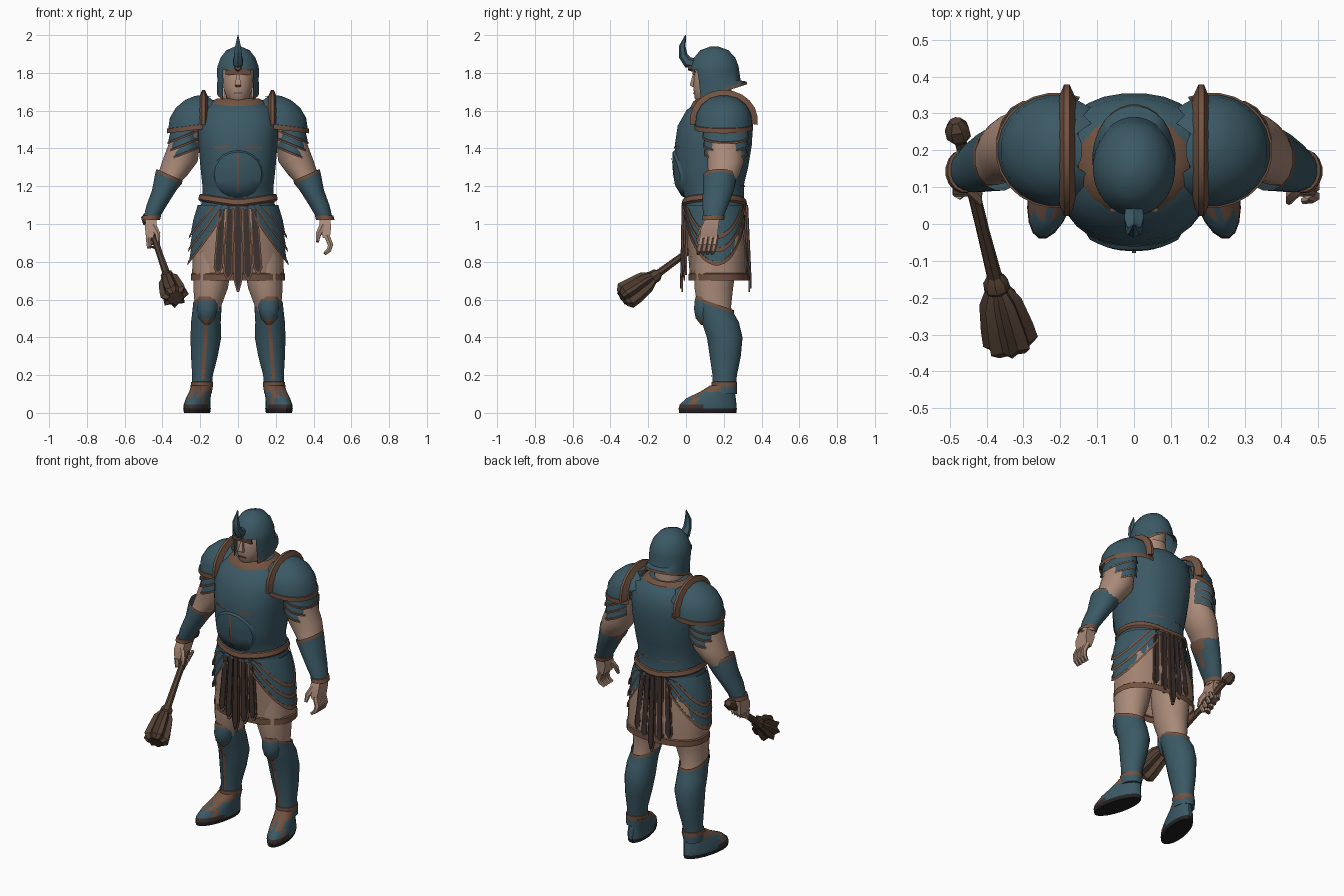
import bpy, bmesh, math
from mathutils import Vector
from mathutils.bvhtree import BVHTree

cube = bpy.data.objects.get("Cube")
if cube:
    bpy.data.objects.remove(cube)

# Flat colours
COLOURS = {"teal": (.044, .1, .13), "skin": (.4, .255, .19), "cloth": (.36, .225, .165),
           "trim": (.17, .085, .052), "leather": (.045, .031, .028),
           "sole": (.017, .015, .017), "wood": (.088, .052, .034)}
MATS = {}
for key, rgb in COLOURS.items():
    m = bpy.data.materials.new(key)
    m.use_nodes = True
    m.diffuse_color = (*rgb, 1)
    bsdf = m.node_tree.nodes["Principled BSDF"]
    bsdf.inputs["Base Color"].default_value = (*rgb, 1)
    bsdf.inputs["Roughness"].default_value = .8
    MATS[key] = m


def surface(name, rows, paint, closed=True, caps=(True, True), side=1, angle=35):
    """Skin rows of points; paint is a colour or a rule (None leaves a hole)."""
    bm, slots = bmesh.new(), []

    def face(verts, r):
        c = sum((v.co for v in verts), Vector()) / len(verts)
        c.x *= side
        colour = paint(c, r) if callable(paint) else paint
        if colour:
            if colour not in slots:
                slots.append(colour)
            bm.faces.new(verts).material_index = slots.index(colour)

    grid = [[bm.verts.new((p[0] * side, p[1], p[2])) for p in row] for row in rows]
    for r, (a, b) in enumerate(zip(grid, grid[1:])):
        for i in range(len(a) if closed else len(a) - 1):
            j = (i + 1) % len(a)
            face((a[i], a[j], b[j], b[i]), r)
    if closed and caps[0]:
        face(grid[0], 0)
    if closed and caps[1]:
        face(grid[-1], len(rows) - 2)
    bmesh.ops.delete(bm, geom=[v for v in bm.verts if not v.link_faces], context='VERTS')
    bmesh.ops.remove_doubles(bm, verts=bm.verts, dist=1e-5)
    bmesh.ops.recalc_face_normals(bm, faces=bm.faces)
    tree = BVHTree.FromBMesh(bm)
    me = bpy.data.meshes.new(name)
    bm.to_mesh(me)
    bm.free()
    for s in slots:
        me.materials.append(MATS[s])
    me.shade_smooth()
    me.set_sharp_from_angle(angle=math.radians(angle))
    bpy.context.collection.objects.link(bpy.data.objects.new(name, me))
    return tree


def loft(name, rings, paint, n=16, e=2.0, warp=None, **kw):
    """Stack of horizontal (super)ellipses x, y, z, rx, ry."""
    def power(v):
        return math.copysign(abs(v) ** (2 / e), v)
    rows = []
    for k, (x, y, z, rx, ry) in enumerate(rings):
        row = []
        for i in range(n):
            a = 2 * math.pi * (i + .5) / n
            p = Vector((x + rx * power(math.cos(a)), y + ry * power(math.sin(a)), z))
            row.append(warp(p, k) if warp else p)
        rows.append(row)
    return surface(name, rows, paint, **kw)


def tube(name, pts, radii, paint, n=8, star=1.0, **kw):
    """Round or star-shaped section swept along points."""
    pts, rows = [Vector(p) for p in pts], []
    for k, (p, r) in enumerate(zip(pts, radii)):
        t = (pts[min(k + 1, len(pts) - 1)] - pts[max(k - 1, 0)]).normalized()
        u = t.cross(Vector((1, 0, 0))).normalized()
        v = t.cross(u)
        rows.append([p + (u * math.cos(a) + v * math.sin(a)) * r * (star if i % 2 else 1)
                     for i, a in enumerate(2 * math.pi * i / n for i in range(n))])
    return surface(name, rows, paint, **kw)


def box_row(x, y, z, w, d):
    return [(x - w, y - d, z), (x + w, y - d, z), (x + w, y + d, z), (x - w, y + d, z)]


def decal(name, tree, pts, w, colour, back=False):
    """Thin ribbon of x, z points laid on a surface."""
    rows, d = [], -1 if back else 1
    for k, p in enumerate(pts):
        t = Vector(pts[min(k + 1, len(pts) - 1)]) - Vector(pts[max(k - 1, 0)])
        nrm = Vector((-t.y, t.x)).normalized() * w
        hits = [tree.ray_cast(Vector((q.x, -2 * d, q.y)), Vector((0, d, 0)))[0]
                for q in (Vector(p) - nrm, Vector(p), Vector(p) + nrm)]
        if all(hits):
            rows.append([h - Vector((0, .006 * d, 0)) for h in hits])
    if len(rows) > 1:
        surface(name, rows, colour, closed=False)


# Torso armour
torso = loft("breastplate", [
    (0, .15, 1.08, .2, .165), (0, .15, 1.14, .19, .158), (0, .13, 1.21, .19, .178),
    (0, .135, 1.3, .2, .195), (0, .145, 1.42, .21, .205), (0, .155, 1.52, .215, .2),
    (0, .17, 1.6, .2, .17), (0, .175, 1.645, .14, .125), (0, .17, 1.66, .1, .09)],
    "teal", n=28, e=2.3)
loft("belt", [(0, .15, z, .2 + o, .163 + o) for z, o in ((1.09, .002), (1.1, .012), (1.125, .006), (1.13, 0))],
     "trim", n=28, e=2.2, caps=(False, False),
     warp=lambda p, k: p + Vector((0, 0, .03 * abs(p.x) / .2)))
loft("neck_trim", [(0, .168, 1.625, .165, .143), (0, .168, 1.65, .145, .13), (0, .165, 1.665, .11, .1)],
     "trim", n=20, caps=(False, False))
belly = []
for r, off in ((1, .001), (.93, .012), (.5, .014), (.05, .014)):
    row = []
    for i in range(20):
        a = math.pi * i / 10
        x, z = .135 * r * math.cos(a), 1.265 + .125 * r * math.sin(a)
        row.append(torso.ray_cast(Vector((x, -2, z)), Vector((0, 1, 0)))[0] - Vector((0, off, 0)))
    belly.append(row)
belly_tree = surface("belly_plate", belly, "teal", caps=(False, True))
decal("belly_line", belly_tree, [(0, z / 100) for z in range(117, 139, 3)], .006, "trim")
for s, word in ((1, "left"), (-1, "right")):
    decal(word + "_chest_line", torso, [(s * x, 1.405) for x in (.04, .07, .1, .125)], .006, "trim")
    decal(word + "_back_line", torso, [(s * x, 1.2) for x in (.04, .08, .12)], .004, "trim", True)

# Head and helmet
loft("neck", [(0, .17, 1.6, .085, .085), (0, .16, 1.74, .075, .08)], "skin")
loft("head", [(0, .1, 1.645, .035, .04), (0, .115, 1.665, .06, .07), (0, .13, 1.72, .08, .093),
              (0, .14, 1.79, .085, .098), (0, .15, 1.86, .07, .08)], "skin")
surface("nose", [box_row(0, .045, 1.79, .008, .01), box_row(0, .035, 1.735, .016, .015),
                 box_row(0, .045, 1.725, .012, .01)], "skin")
surface("brow_shadow", [box_row(0, .042, 1.79, .065, .006), box_row(0, .038, 1.815, .065, .006)], "trim")
surface("mouth", [box_row(0, .042, 1.69, .022, .004), box_row(0, .04, 1.697, .022, .004)], "trim")
loft("helmet", [(0, .18, 1.65, .112, .145), (0, .178, 1.665, .113, .143), (0, .16, 1.76, .11, .13),
                (0, .152, 1.815, .112, .13), (0, .152, 1.835, .109, .127), (0, .152, 1.88, .093, .11),
                (0, .15, 1.92, .062, .075), (0, .15, 1.94, .015, .02)],
     lambda c, r: None if r < 3 and c.y < .12 and abs(c.x) < .07 else
     "trim" if r == 0 or (r < 3 and c.y < .09) and abs(c.x) < .078 else "teal",
     n=28, caps=(False, True),
     warp=lambda p, k: p + Vector((0, 0, .33 * max(0, p.y - .05) * (k < 2))))
tube("helmet_crest", [(0, .06, 1.85), (0, .01, 1.855), (0, -.015, 1.89), (0, -.02, 1.94), (0, -.002, 2.0)],
     [.026, .03, .024, .018, .002], "teal", n=6)
tube("crest_mount", [(0, .05, 1.83), (0, .01, 1.83)], [.028, .016], "trim", n=6)

# Skirt and hanging straps
loft("skirt", [(0, .15, 1.12, .19, .155), (0, .155, 1.0, .215, .16), (0, .17, .85, .24, .16),
               (0, .175, .74, .245, .157), (0, .175, .735, .252, .163), (0, .175, .7, .252, .163)],
     lambda c, r: "trim" if r > 2 else "cloth", n=24, e=2.3, caps=(False, False))
for word, y0, y1, d in (("front", -.012, -.02, -1), ("back", .318, .336, 1)):
    for i in range(-2, 3):
        low = .69 + (.03 * abs(i))
        for kind, w, off, colour in (("strap_edge", .025, 0, "trim"), ("strap", .017, .007 * d, "leather")):
            tip = low - (.05 if i == 0 else .02) + (.018 if kind == "strap" else 0)
            rows = [box_row(i * .041, y0 + off - d * .012 * abs(i), 1.1, w * .8, .004),
                    box_row(i * .052, y1 + off - d * .01 * abs(i), low + .02, w, .004),
                    box_row(i * .054, y1 + off - d * .01 * abs(i), tip, w * .25, .004)]
            surface(f"{word}_{kind}_{i + 3}", rows, colour)


# Layered hip plates, sweeping up to front and back
def hip_plate(name, low, out):
    rows = []
    for drop in (0, .5, 1, 1.001, 2):
        row = []
        for i in range(40):
            a = 2 * math.pi * (i + .5) / 40
            end = min(1.1, low + .4 * (1 - abs(math.cos(a))))
            edge = min(1.1, end + .022)
            z = 1.1 + (edge - 1.1) * min(drop, 1) if drop < 2 else end
            bulge = out + (.006 if drop > 1 else 0)
            f = (1.1 - z) / .3
            row.append(((.2 + .06 * f ** .7 + bulge) * math.cos(a),
                        .15 + .012 * f + (.165 + .008 * f + bulge) * math.sin(a), z))
        rows.append(row)
    surface(name, rows, lambda c, r: None if abs(c.x) < .07 else "trim" if r > 1 else "teal",
            caps=(False, False))


for i, low in enumerate((.92, .85, .78)):
    hip_plate(f"hip_plate_{i + 1}", low, .014 - .007 * i)

for s, word in ((1, "left_"), (-1, "right_")):
    # Shoulder armour
    loft(word + "shoulder_plate", [(.21, .2, 1.5, .166, .157), (.21, .2, 1.525, .166, .157), (.21, .2, 1.526, .16, .152),
         (.21, .2, 1.58, .152, .146), (.21, .2, 1.63, .12, .12), (.21, .2, 1.665, .07, .075), (.21, .2, 1.68, .02, .02)],
         lambda c, r: None if c.x < .14 else "trim" if r < 2 else "teal", n=24, caps=(False, True), side=s,
         warp=lambda p, k: p - Vector((0, 0, .12 * (p.x - .21))))
    collar = []
    for i in range(13):
        a = math.pi * (i / 12 * 1.1 - .05)
        collar.append([(x, .2 + (.145 + o) * math.cos(a), 1.55 + (.125 + o) * math.sin(a))
                       for x, o in ((.15, -.02), (.175, .035), (.19, .035), (.212, -.02))])
    surface(word + "shoulder_collar", collar, "trim", side=s)
    for i in range(3):
        z, o = 1.46 - .045 * i, .004 * i
        loft(f"{word}arm_lame_{i + 1}", [(.28, .21, z + .06, .08, .115 - o), (.285, .21, z + .012, .086, .122 - o),
             (.285, .21, z + .01, .09, .126 - o), (.285, .21, z, .09, .126 - o)],
             lambda c, r: None if c.x < .22 else "trim" if r else "teal", caps=(False, False), side=s,
             warp=lambda p, k: p - Vector((0, 0, .4 * (p.x - .28))))

    # Arms and bracers
    loft(word + "arm", [(.26, .2, 1.56, .08, .1), (.285, .205, 1.42, .085, .1), (.308, .21, 1.33, .096, .098),
         (.345, .2, 1.26, .08, .085), (.38, .175, 1.2, .055, .07), (.46, .14, 1.02, .034, .042)], "skin", side=s)
    loft(word + "bracer", [(.362, .18, 1.26, .07, .09), (.367, .179, 1.242, .071, .09), (.39, .172, 1.18, .066, .084),
         (.43, .155, 1.1, .055, .07), (.453, .147, 1.045, .045, .056), (.456, .146, 1.044, .05, .06),
         (.462, .143, 1.022, .05, .06)],
         lambda c, r: "trim" if r in (0, 4, 5) or c.x < .29 + (1.26 - c.z) * .53 else "teal",
         caps=(False, False), side=s,
         warp=lambda p, k: p + Vector((0, 0, .45 * (p.x - .362) * (k < 2))))
    surface(word + "palm", [box_row(.46, .14, 1.03, .028, .038), box_row(.463, .125, .98, .03, .046),
                            box_row(.468, .12, .925, .018, .046)], "skin", side=s)
    for i in range(4):
        y = .083 + .025 * i
        lift = .72 * (y - .12)
        path = ([(.47, y, .94), (.49, y - .008, .89), (.482, y - .014, .862), (.458, y - .02, .842)] if s > 0 else
                [(.475, y, .955 + lift), (.47, y, .905 + lift), (.435, y, .9 + lift), (.418, y, .93 + lift)])
        tube(f"{word}finger_{i + 1}", path, [.016, .016, .014, .009], "skin", n=6, side=s)
    tube(word + "thumb", [(.45, .1, .99), (.425, .075, .945), (.42, .06, .905)], [.02, .016, .009], "skin", n=6, side=s)

    # Legs, greaves and boots
    loft(word + "leg", [(.125, .165, .95, .11, .12), (.135, .155, .78, .105, .115), (.145, .147, .66, .093, .104),
         (.16, .15, .56, .07, .09), (.17, .19, .44, .07, .085)], "skin", side=s)
    greave = loft(word + "greave", [(.163, .155, .578, .076, .1), (.163, .156, .56, .077, .1), (.17, .182, .48, .08, .1),
         (.17, .205, .4, .083, .096), (.178, .208, .3, .072, .084), (.188, .205, .2, .056, .066),
         (.19, .203, .165, .055, .064), (.19, .203, .164, .06, .069), (.192, .203, .14, .06, .069), (.195, .2, .1, .056, .07)],
         lambda c, r: "trim" if r in (0, 6, 7) else "teal", caps=(False, True), side=s,
         warp=lambda p, k: p + Vector((0, 0, .35 * (.155 - p.y) * (k < 2))))
    decal(word + "shin_line", greave, [(s * (.165 + (.5 - z / 100) * .07), z / 100) for z in range(18, 50, 3)], .01, "trim")
    loft(word + "knee_plate", [(.165, .1, .465, .012, .02), (.165, .1, .5, .045, .05), (.163, .095, .55, .056, .055),
         (.162, .095, .595, .056, .05), (.162, .095, .615, .05, .046)],
         lambda c, r: "trim" if r in (0, 3) else "teal", n=12, side=s)
    loft(word + "boot", [(.21, .115, 0, .062, .153), (.21, .115, .022, .066, .156), (.21, .117, .045, .064, .152),
         (.207, .135, .08, .06, .13), (.203, .165, .11, .057, .095), (.198, .195, .145, .056, .068)],
         lambda c, r: "sole" if r == 0 else "leather" if r == 1 and c.y < .08 else
         "trim" if r == 4 or (r > 1 and .04 < c.y < .07) else "teal",
         n=20, side=s, warp=lambda p, k: p - Vector((.2 * (p.y - .15), 0, 0)))

# Mace in the right hand
tube("mace_shaft", [(-.478, .25, 1.025), (-.444, .12, .93), (-.41, -.02, .83), (-.372, -.17, .72)],
     [.016, .018, .018, .022], "wood", n=7)
tube("mace_pommel", [(-.472, .225, 1.005), (-.475, .238, 1.015), (-.481, .262, 1.033), (-.485, .28, 1.045)],
     [.02, .034, .034, .018], "wood", n=7)
tube("mace_collar", [(-.38, -.14, .742), (-.376, -.155, .73), (-.371, -.175, .718), (-.367, -.19, .707)],
     [.02, .034, .036, .025], "wood", n=8)
tube("mace_head", [(-.373, -.17, .72), (-.363, -.21, .695), (-.345, -.28, .645), (-.335, -.32, .62), (-.33, -.338, .608)],
     [.03, .058, .072, .076, .05], "wood", n=16, star=.72, angle=20)
